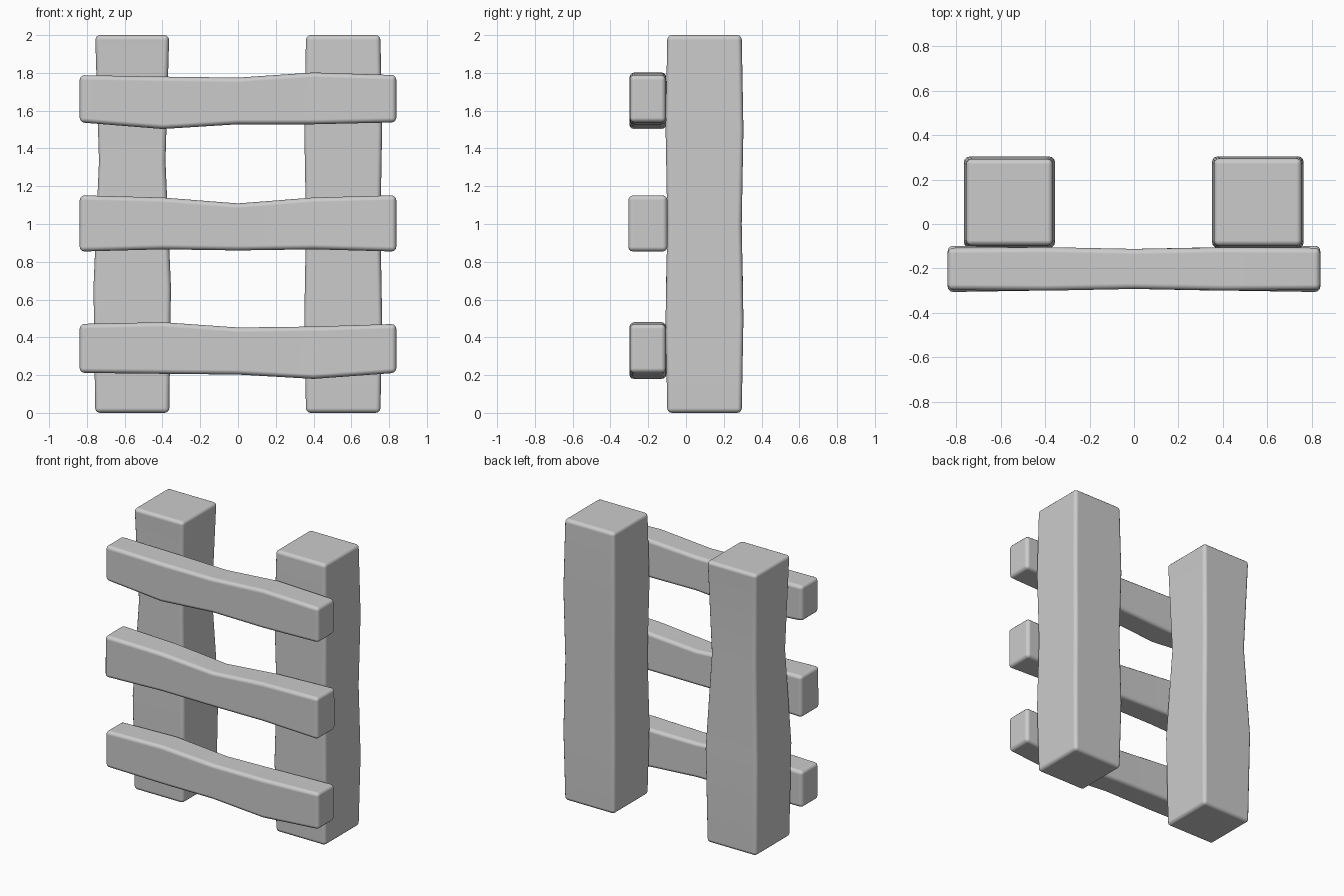
import bpy, bmesh

if "Cube" in bpy.data.objects:
    bpy.data.objects.remove(bpy.data.objects["Cube"])


def loft(name, rings):
    """Skin four-cornered rings into a closed beam with rounded edges."""
    bm = bmesh.new()
    loops = [[bm.verts.new(p) for p in ring] for ring in rings]
    for a, b in zip(loops, loops[1:]):
        for i in range(4):
            j = (i + 1) % 4
            bm.faces.new((a[i], a[j], b[j], b[i]))
    bm.faces.new(loops[0][::-1])
    bm.faces.new(loops[-1])
    bmesh.ops.recalc_face_normals(bm, faces=bm.faces)
    mesh = bpy.data.meshes.new(name)
    bm.to_mesh(mesh)
    bm.free()
    obj = bpy.data.objects.new(name, mesh)
    bpy.context.collection.objects.link(obj)
    bev = obj.modifiers.new("rounded_edges", 'BEVEL')
    bev.width = 0.025
    bev.segments = 3
    bev.limit_method = 'ANGLE'
    bev.angle_limit = 0.8
    bev.harden_normals = True
    for p in mesh.polygons:
        p.use_smooth = True
    return obj


def post(name, cx, halves):
    """Square upright whose half-width varies evenly along its height."""
    cy = 0.098
    n = len(halves) - 1
    loft(name, [[(cx + sx * h, cy + sy * h, 2 * k / n)
                 for sx, sy in ((-1, -1), (1, -1), (1, 1), (-1, 1))]
                for k, h in enumerate(halves)])


def rail(name, tops, bottoms, depths):
    """Horizontal plank with an uneven top and bottom edge."""
    cy = -0.202
    xs = (-0.838, -0.4, 0, 0.4, 0.838)
    loft(name, [[(x, cy - d, b), (x, cy + d, b), (x, cy + d, t), (x, cy - d, t)]
                for x, t, b, d in zip(xs, tops, bottoms, depths)])


# Uprights
post("left_post", -0.56, (0.196, 0.205, 0.176, 0.196))
post("right_post", 0.557, (0.197, 0.206, 0.197, 0.206, 0.197))

# Cross rails on the front
rail("top_rail", (1.788, 1.78, 1.775, 1.802, 1.788),
     (1.538, 1.503, 1.528, 1.528, 1.538), (0.095, 0.098, 0.09, 0.097, 0.095))
rail("middle_rail", (1.152, 1.14, 1.109, 1.14, 1.152),
     (0.854, 0.866, 0.86, 0.866, 0.854), (0.104, 0.097, 0.09, 0.097, 0.104))
rail("bottom_rail", (0.471, 0.48, 0.452, 0.457, 0.471),
     (0.212, 0.207, 0.203, 0.18, 0.212), (0.095, 0.097, 0.09, 0.098, 0.095))
